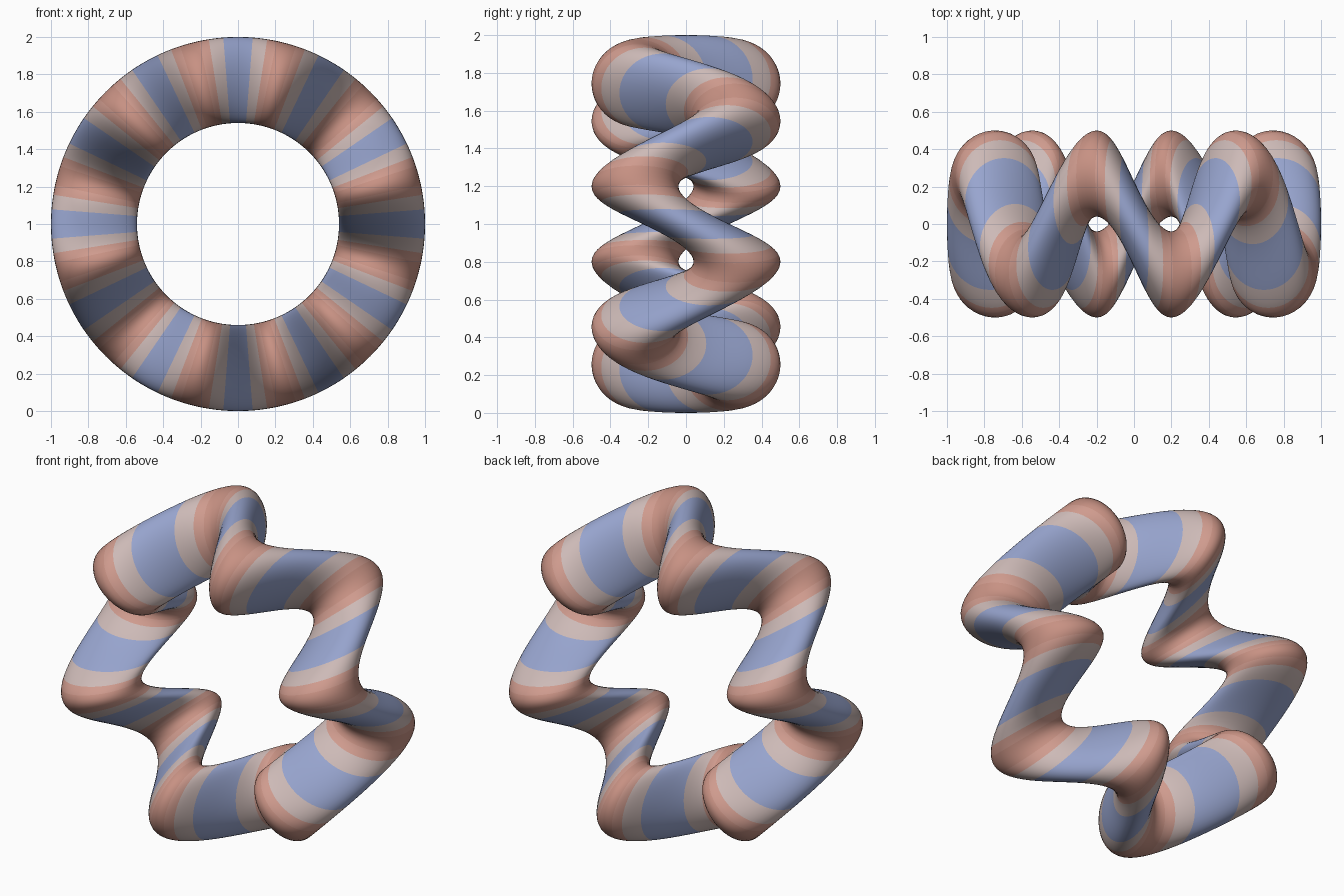
import bpy
import math

cube = bpy.data.objects.get("Cube")
if cube:
    bpy.data.objects.remove(cube, do_unlink=True)

RING, TUBE = 0.77, 0.23      # ring and tube radii
WAVES, SWAY = 6, 0.27        # waves round the ring, and their depth


def linear(c):
    c /= 255
    return c / 12.92 if c <= 0.04045 else ((c + 0.055) / 1.055) ** 2.4


def make_material(name, rgb):
    colour = [linear(c) for c in rgb] + [1.0]
    mat = bpy.data.materials.new(name)
    mat.use_nodes = True
    mat.diffuse_color = colour
    for node in mat.node_tree.nodes:
        if node.type == 'BSDF_PRINCIPLED':
            node.inputs["Base Color"].default_value = colour
    return mat


# Upright ring, swayed back and forth along y
bpy.ops.mesh.primitive_torus_add(major_radius=RING, minor_radius=TUBE,
                                 major_segments=240, minor_segments=48)
ring = bpy.context.object
ring.name = "wavy_ring"
mesh = ring.data
for v in mesh.vertices:
    x, y, z = v.co
    angle = math.atan2(y, x)
    v.co = (x, -z - SWAY * math.sin(WAVES * angle), y + 1)

# Colour bands, from the middle of each strand out to the bends
bands = [
    ("dusty_blue", (152, 165, 207), 4.5),
    ("pale_pink_grey", (205, 186, 183), 9),
    ("salmon", (207, 155, 142), 12),
    ("deep_salmon", (199, 145, 131), 15),
]
for name, rgb, _ in bands:
    mesh.materials.append(make_material(name, rgb))

spacing = 180 / WAVES
for face in mesh.polygons:
    c = face.center
    angle = math.degrees(math.atan2(c.z - 1, c.x)) % spacing
    offset = min(angle, spacing - angle)
    face.material_index = sum(offset > limit for _, _, limit in bands[:-1])

mesh.update()
bpy.ops.object.shade_smooth_by_angle(angle=math.radians(30))
